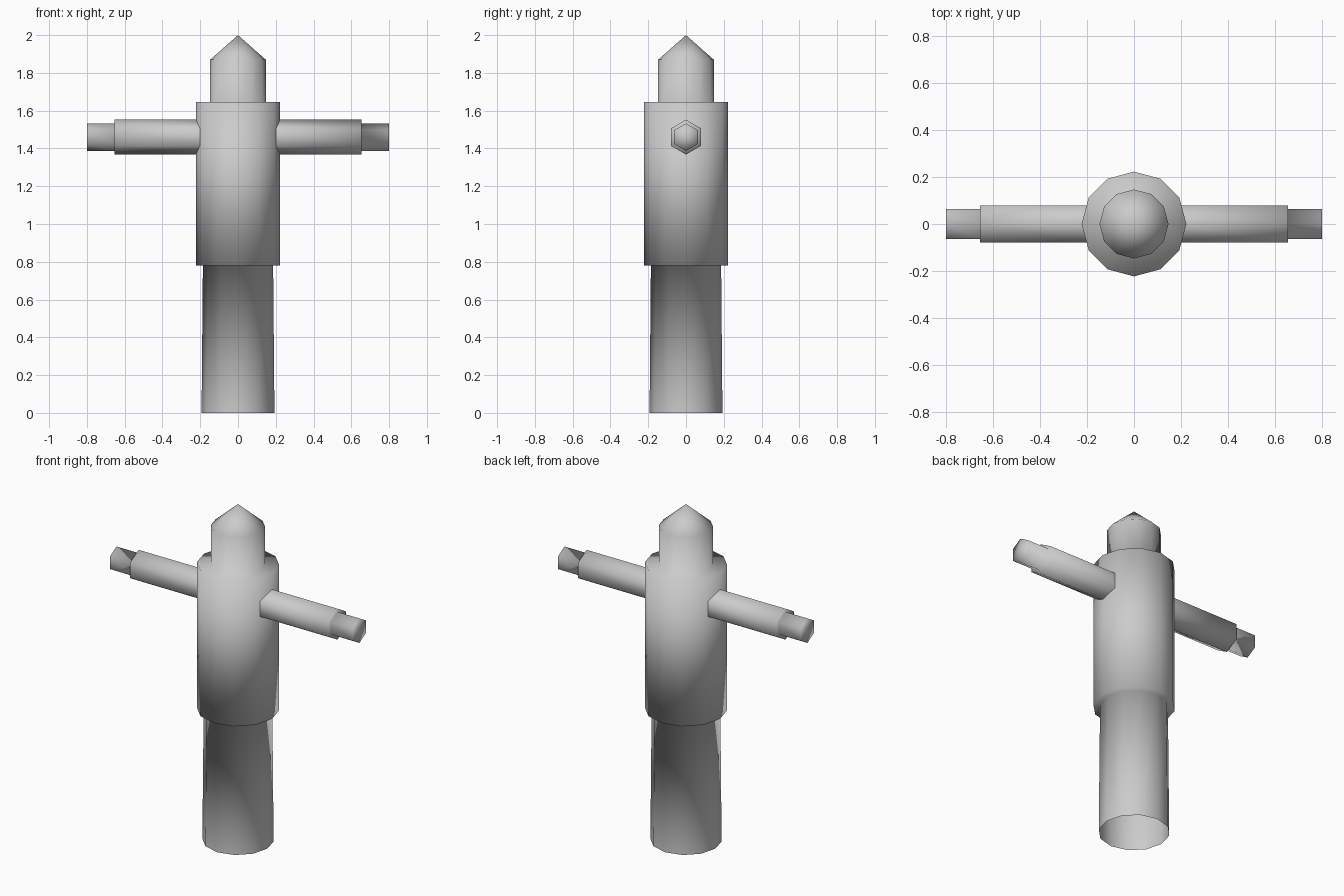
import bpy, bmesh, math
from mathutils import Matrix

if "Cube" in bpy.data.objects:
    bpy.data.objects.remove(bpy.data.objects["Cube"])

grey = bpy.data.materials.new("plain grey")
grey.diffuse_color = (0.6, 0.6, 0.6, 1)
grey.use_nodes = True
grey.node_tree.nodes["Principled BSDF"].inputs["Base Color"].default_value = grey.diffuse_color


def lathe(name, profile, sides, matrix=Matrix()):
    """Spin (radius, height) points into a smooth tube; radius 0 closes the end."""
    bm = bmesh.new()
    rings = []
    for r, h in profile:
        n = sides if r else 1
        rings.append([bm.verts.new((r * math.cos(math.tau * i / sides),
                                    r * math.sin(math.tau * i / sides), h))
                      for i in range(n)])
    for a, b in zip(rings, rings[1:]):
        for i in range(sides):
            j = (i + 1) % sides
            if len(b) == 1:
                bm.faces.new((a[i], a[j], b[0]))
            else:
                bm.faces.new((a[i], a[j], b[j], b[i]))
    for f in bm.faces:
        f.smooth = True
    bm.transform(matrix)
    mesh = bpy.data.meshes.new(name)
    bm.to_mesh(mesh)
    bm.free()
    mesh.materials.append(grey)
    obj = bpy.data.objects.new(name, mesh)
    bpy.context.collection.objects.link(obj)
    return obj


# Leg (open at the bottom), torso and pointed head share one twelve-sided skin
lathe("body", [(0.193, 0), (0.186, 0.78), (0.223, 0.78), (0.223, 1.645),
               (0.147, 1.645), (0.147, 1.87), (0, 2.0)], 12)

# Six-sided arms with narrower hands, one on each side
for name, turn in (("right_arm", 0), ("left_arm", math.pi)):
    place = (Matrix.Translation((0, 0, 1.46)) @ Matrix.Rotation(turn, 4, 'Z')
             @ Matrix.Rotation(math.pi / 2, 4, 'Y'))
    lathe(name, [(0.092, 0.19), (0.092, 0.655), (0.073, 0.655),
                 (0.073, 0.80), (0, 0.80)], 6, place)
